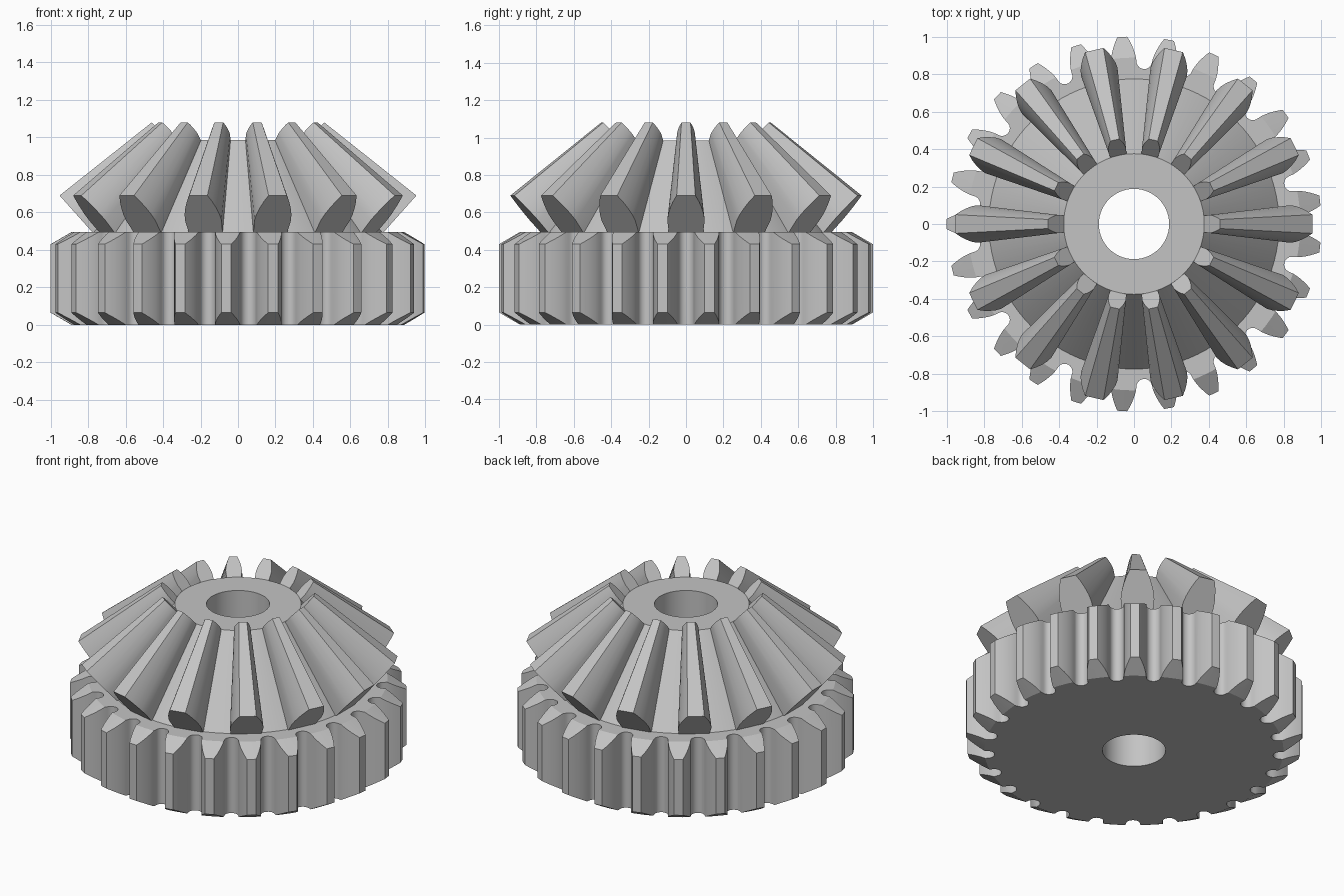
import bpy, bmesh
from math import pi, sin, cos, tan, acos, radians
from mathutils import Vector, Matrix

cube = bpy.data.objects.get("Cube")
if cube:
    bpy.data.objects.remove(cube, do_unlink=True)

steel = bpy.data.materials.new("steel_grey")
steel.use_nodes = True
GREY = (0.55, 0.55, 0.55, 1)
steel.diffuse_color = GREY
steel.node_tree.nodes["Principled BSDF"].inputs["Base Color"].default_value = GREY

BORE = 0.1875
GEAR_TOP = 0.495


def make_object(name, bm):
    bmesh.ops.recalc_face_normals(bm, faces=bm.faces)
    mesh = bpy.data.meshes.new(name)
    bm.to_mesh(mesh)
    bm.free()
    mesh.materials.append(steel)
    obj = bpy.data.objects.new(name, mesh)
    bpy.context.collection.objects.link(obj)
    return obj


def smooth(obj):
    bpy.ops.object.select_all(action='DESELECT')
    obj.select_set(True)
    bpy.context.view_layer.objects.active = obj
    bpy.ops.object.shade_smooth_by_angle(angle=radians(25))


def lathe(name, profile, segments=96):
    """Revolve a closed (radius, z) profile around the z axis."""
    bm = bmesh.new()
    rings = []
    for i in range(segments):
        a = 2 * pi * i / segments
        rings.append([bm.verts.new((r * cos(a), r * sin(a), z)) for r, z in profile])
    n = len(profile)
    for i in range(segments):
        a, b = rings[i], rings[(i + 1) % segments]
        for j in range(n):
            k = (j + 1) % n
            bm.faces.new((a[j], b[j], b[k], a[k]))
    return make_object(name, bm)


def polar(r, a):
    return Vector((r * cos(a), r * sin(a), 0))


# Spur gear: involute teeth with round-bottomed gaps
TEETH = 25
TIP = 1.0
PITCH = TIP * TEETH / (TEETH + 2)
BASE = PITCH * cos(radians(20))
step = 2 * pi / TEETH
base_half = step / 4 + tan(radians(20)) - radians(20)

flank = []
for i in range(7):
    r = BASE + (TIP - BASE) * i / 6
    t = acos(min(1, BASE / r))
    flank.append((r, base_half - (tan(t) - t)))

gap_radius = BASE * sin(step / 2 - base_half)
outline = []
for i in range(TEETH):
    mid = pi + i * step
    outline += [polar(r, mid - a) for r, a in flank]
    outline.append(polar(TIP, mid))
    outline += [polar(r, mid + a) for r, a in reversed(flank)]
    gap = mid + step / 2
    out = polar(1, gap)
    side = polar(1, gap + pi / 2)
    for j in range(1, 10):
        b = pi * j / 10
        outline.append(out * (BASE - gap_radius * sin(b)) - side * gap_radius * cos(b))

bm = bmesh.new()
face = bm.faces.new([bm.verts.new(p - Vector((0, 0, 0.1))) for p in outline])
ext = bmesh.ops.extrude_face_region(bm, geom=[face])
top = [v for v in ext["geom"] if isinstance(v, bmesh.types.BMVert)]
bmesh.ops.translate(bm, verts=top, vec=(0, 0, GEAR_TOP + 0.2))
spur = make_object("spur_gear", bm)

# Trim the spur gear to its chamfered, bored blank
CH, WIDE = 0.888, 1.05
rise = (WIDE - CH) * tan(radians(30))
blank = lathe("spur_blank_cutter", [
    (BORE, 0), (CH, 0), (WIDE, rise),
    (WIDE, GEAR_TOP - rise), (CH, GEAR_TOP), (BORE, GEAR_TOP)])
blank.hide_render = True
mod = spur.modifiers.new("trim", 'BOOLEAN')
mod.operation = 'INTERSECT'
mod.solver = 'EXACT'
mod.object = blank
bpy.context.view_layer.objects.active = spur
bpy.ops.object.modifier_apply(modifier=mod.name)
bpy.data.objects.remove(blank, do_unlink=True)
smooth(spur)

# Bevel gear body: root cone with flat top and bore
body = lathe("bevel_body", [
    (BORE, 0.49), (0.778, 0.49), (0.375, 0.985), (BORE, 0.985)])
smooth(body)

# Bevel teeth: one heel section shrunk toward the cone apex
APEX = Vector((0, 0, 1.445))
ROOT = Vector((0.776, 0, 0.493))
CREST = Vector((0.952, 0, 0.69))
TOE_SCALE = 0.483
BEVEL_TEETH = 14
half = [(-0.05, 0.091), (0.33, 0.1), (0.5, 0.095), (0.67, 0.084), (0.84, 0.069), (1, 0.05)]
section = [(t, w) for t, w in half] + [(t, -w) for t, w in reversed(half)]
heel = [ROOT.lerp(CREST, t) + Vector((0, w, 0)) for t, w in section]
toe = [APEX.lerp(p, TOE_SCALE) for p in heel]

bm = bmesh.new()
for i in range(BEVEL_TEETH):
    spin = Matrix.Rotation(2 * pi * i / BEVEL_TEETH, 3, 'Z')
    a = [bm.verts.new(spin @ p) for p in heel]
    b = [bm.verts.new(spin @ p) for p in toe]
    bm.faces.new(a)
    bm.faces.new(b[::-1])
    for j in range(len(a)):
        k = (j + 1) % len(a)
        bm.faces.new((a[j], b[j], b[k], a[k]))
teeth = make_object("bevel_teeth", bm)
smooth(teeth)
